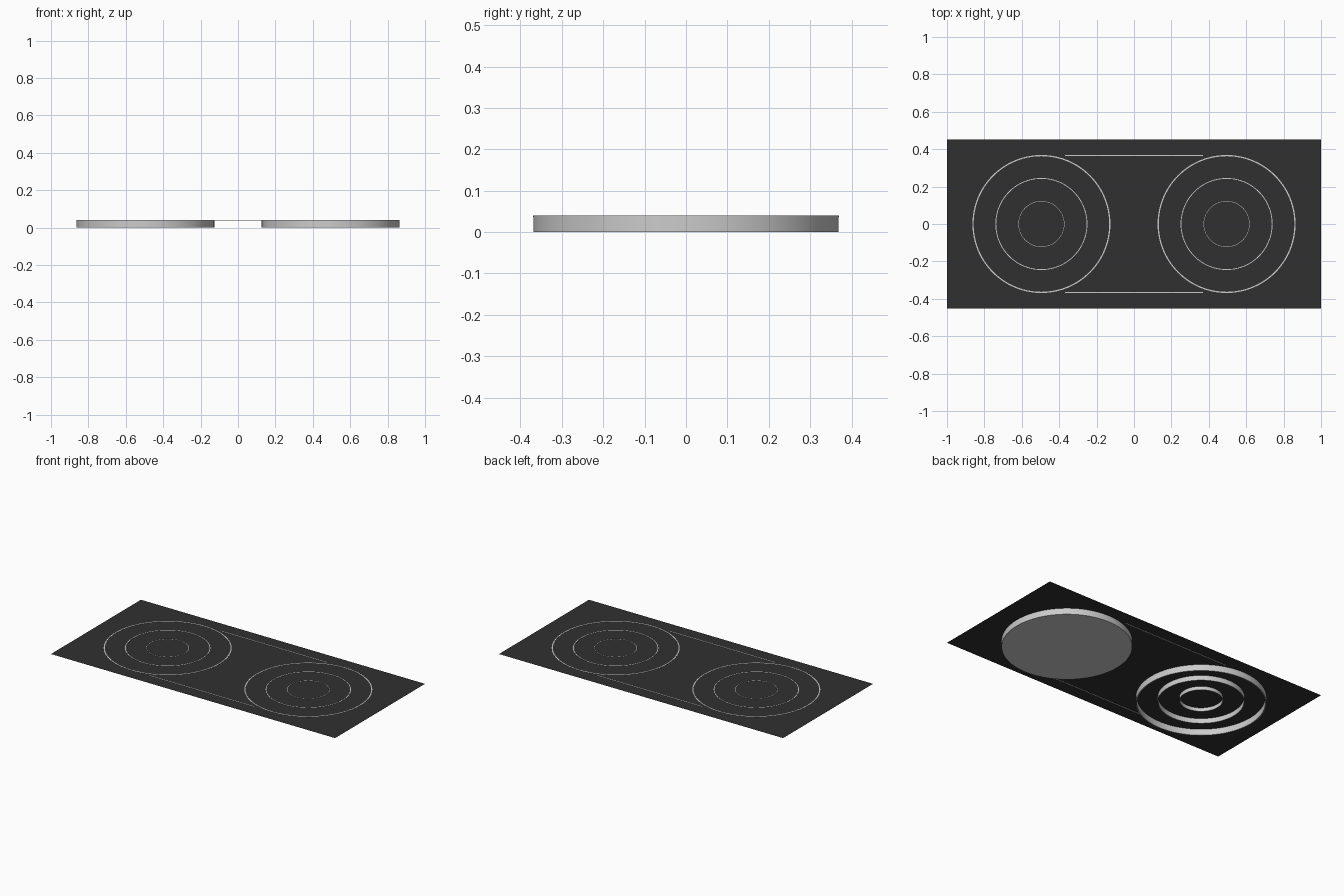
import bpy, bmesh, math

if "Cube" in bpy.data.objects:
    bpy.data.objects.remove(bpy.data.objects["Cube"])

TOP, GLASS_Z, R, CX = 0.04, 0.039, 0.369, 0.495
black = bpy.data.materials.new("black_glass")
black.diffuse_color = (0.03, 0.03, 0.03, 1)
black.use_nodes = True
black.node_tree.nodes["Principled BSDF"].inputs["Base Color"].default_value = black.diffuse_color


def finish(name, bm, mat=None):
    mesh = bpy.data.meshes.new(name)
    bm.to_mesh(mesh)
    bm.free()
    ob = bpy.data.objects.new(name, mesh)
    bpy.context.collection.objects.link(ob)
    if mat:
        mesh.materials.append(mat)
    return ob


def smooth(ob):
    bpy.ops.object.select_all(action='DESELECT')
    ob.select_set(True)
    bpy.context.view_layer.objects.active = ob
    bpy.ops.object.shade_smooth_by_angle(angle=math.radians(30))


def ring(name, x, radius, height, n=96):
    # Thin rectangular section swept around the burner centre
    bm = bmesh.new()
    r0 = radius * 0.982
    pts = [(r0, TOP), (r0, TOP - height), (radius, TOP - height), (radius, TOP)]
    vs = [bm.verts.new((r, 0, z)) for r, z in pts]
    es = [bm.edges.new((vs[i], vs[(i + 1) % 4])) for i in range(4)]
    bmesh.ops.spin(bm, geom=vs + es, cent=(0, 0, 0), axis=(0, 0, 1),
                   angle=math.tau, steps=n, use_merge=True)
    bmesh.ops.remove_doubles(bm, verts=bm.verts[:], dist=1e-5)
    bmesh.ops.recalc_face_normals(bm, faces=bm.faces[:])
    ob = finish(name, bm)
    ob.location.x = x
    smooth(ob)


# Glass sheet
bm = bmesh.new()
bmesh.ops.create_grid(bm, x_segments=1, y_segments=1, size=1)
bmesh.ops.scale(bm, vec=(1, 0.452, 1), verts=bm.verts[:])
finish("glass_top", bm, black).location.z = GLASS_Z

# Three concentric marker rings for each burner
for side, x in (("left", -CX), ("right", CX)):
    for i, label in enumerate(("outer", "middle", "inner")):
        k = 1 - i / 3
        ring(f"{side}_{label}_ring", x, R * k, TOP * (1, 0.8, 0.6)[i])

# Closed underside of the right burner
bm = bmesh.new()
bmesh.ops.create_circle(bm, cap_ends=True, radius=R, segments=96)
bmesh.ops.reverse_faces(bm, faces=bm.faces[:])
finish("right_burner_base", bm).location.x = CX

# Straight marker lines bridging the burners
for label, y in (("front", -R + 0.002), ("back", R - 0.002)):
    bm = bmesh.new()
    bmesh.ops.create_cube(bm, size=1)
    bmesh.ops.scale(bm, vec=(0.738, 0.005, 0.003), verts=bm.verts[:])
    finish(f"{label}_bridge_line", bm).location = (0, y, TOP - 0.0015)
